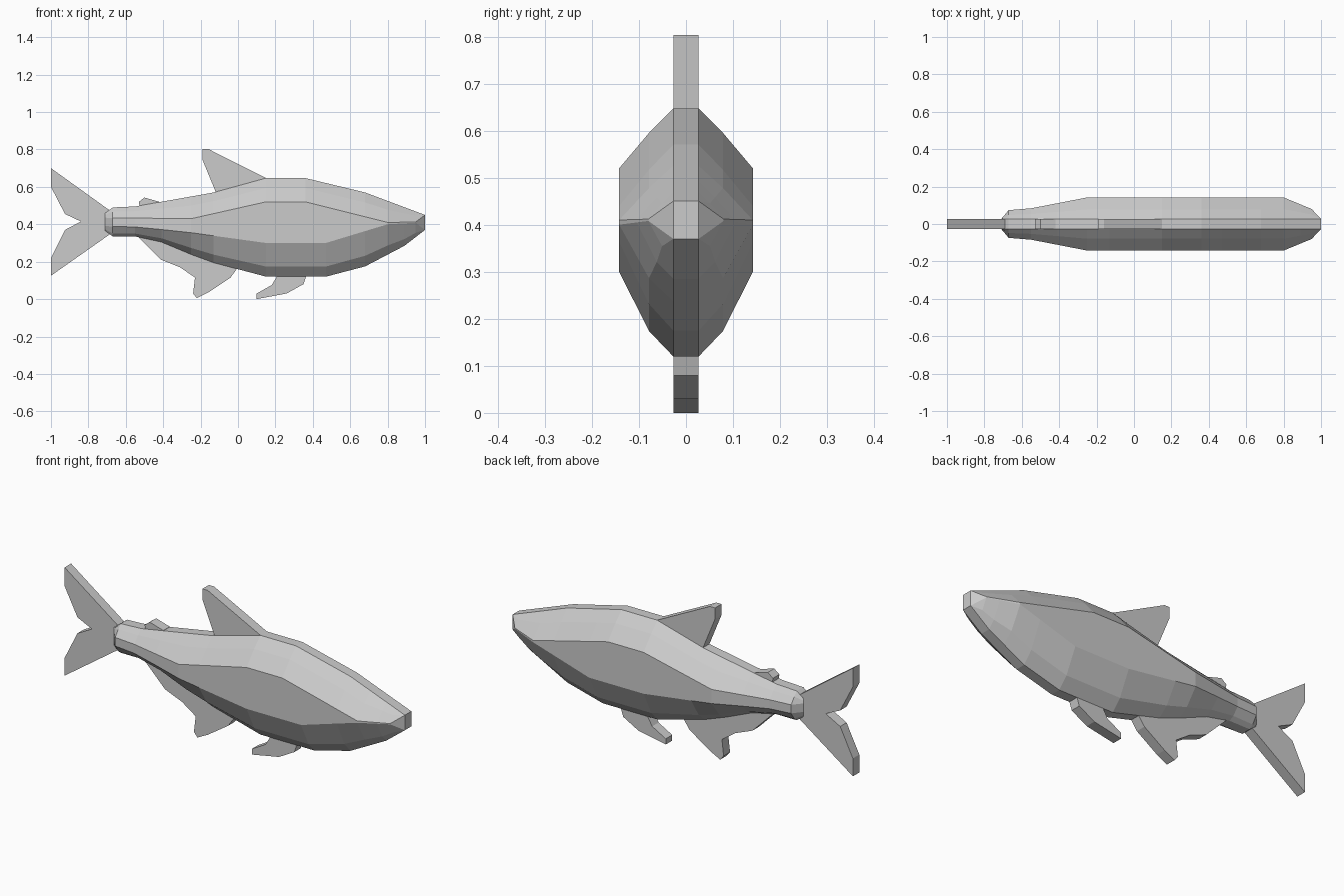
import bpy
import bmesh

if "Cube" in bpy.data.objects:
    bpy.data.objects.remove(bpy.data.objects["Cube"], do_unlink=True)

grey = bpy.data.materials.new("fish_grey")
grey.use_nodes = True
grey.diffuse_color = (0.6, 0.6, 0.6, 1)
grey.node_tree.nodes["Principled BSDF"].inputs["Base Color"].default_value = (0.6, 0.6, 0.6, 1)

HALF = 0.027  # half thickness of fins and of the back and belly ridges


def finish(bm, name):
    bmesh.ops.recalc_face_normals(bm, faces=bm.faces)
    mesh = bpy.data.meshes.new(name)
    bm.to_mesh(mesh)
    bm.free()
    mesh.materials.append(grey)
    obj = bpy.data.objects.new(name, mesh)
    bpy.context.collection.objects.link(obj)


def along(points, x):
    """Value at x on a polyline of (x, value) points."""
    for (xa, a), (xb, b) in zip(points, points[1:]):
        if x <= xb:
            return a + (b - a) * (x - xa) / (xb - xa)
    return points[-1][1]


# Body outlines along the length
top = [(-.71, .46), (-.675, .49), (-.58, .49), (-.13, .57), (.15, .647),
       (.36, .647), (.68, .57), (1, .45)]
upper = [(-.71, .435), (-.25, .43), (.15, .52), (.36, .52), (.8, .41), (.95, .412), (1, .45)]
lower = [(-.71, .39), (-.53, .385), (-.25, .355), (.15, .3), (.47, .3),
         (.8, .4), (.95, .408), (1, .37)]
bottom = [(-.71, .365), (-.675, .335), (-.53, .335), (-.41, .305), (-.17, .205),
          (.15, .12), (.47, .12), (.68, .175), (.89, .285), (1, .37)]
width = [(-.71, HALF), (-.665, .08), (-.57, .08), (-.25, .142), (.8, .142), (.95, .08), (1, HALF)]
stations = [-.71, -.67, -.55, -.41, -.25, -.13, .15, .36, .47, .68, .8, .89, .95, 1]


def section(x):
    t, u, l, b, w = (along(line, x) for line in (top, upper, lower, bottom, width))
    mid = w + (HALF - w) * .55
    half = [(HALF, t), (mid, u + (t - u) * .59), (w, u),
            (w, l), (mid, l + (b - l) * .7), (HALF, b)]
    return half + [(-y, z) for y, z in reversed(half)]


bm = bmesh.new()
rings = [[bm.verts.new((x, y, z)) for y, z in section(x)] for x in stations]
for r, s in zip(rings, rings[1:]):
    for i in range(len(r)):
        j = (i + 1) % len(r)
        bm.faces.new((r[i], r[j], s[j], s[i]))
bm.faces.new(rings[0])
bm.faces.new(rings[-1])
bmesh.ops.remove_doubles(bm, verts=bm.verts, dist=.0005)
finish(bm, "body")

# Fins: flat outlines in x, z given an even thickness
fins = {
    "tail_fin": [(-1, .7), (-.68, .47), (-.68, .35), (-1, .125), (-1, .22),
                 (-.925, .37), (-.84, .415), (-.925, .455), (-1, .6)],
    "dorsal_fin": [(-.19, .803), (-.16, .803), (.155, .645), (.1, .5),
                   (-.1, .5), (-.12, .575), (-.19, .745)],
    "adipose_fin": [(-.53, .52), (-.5, .543), (-.42, .52), (-.38, .45), (-.52, .45)],
    "anal_fin": [(-.54, .34), (-.41, .21), (-.31, .17), (-.23, .115), (-.24, .03),
                 (-.22, .005), (-.16, .035), (-.04, .115), (0, .17), (-.02, .28), (-.4, .36)],
    "belly_fin": [(.1, 0), (.1, .03), (.18, .075), (.21, .125), (.24, .2),
                  (.35, .2), (.365, .125), (.35, .08), (.26, .03)],
}
for name, outline in fins.items():
    bm = bmesh.new()
    face = bm.faces.new([bm.verts.new((x, -HALF, z)) for x, z in outline])
    moved = bmesh.ops.extrude_face_region(bm, geom=[face])["geom"]
    bmesh.ops.translate(bm, vec=(0, 2 * HALF, 0),
                        verts=[g for g in moved if isinstance(g, bmesh.types.BMVert)])
    finish(bm, name)
